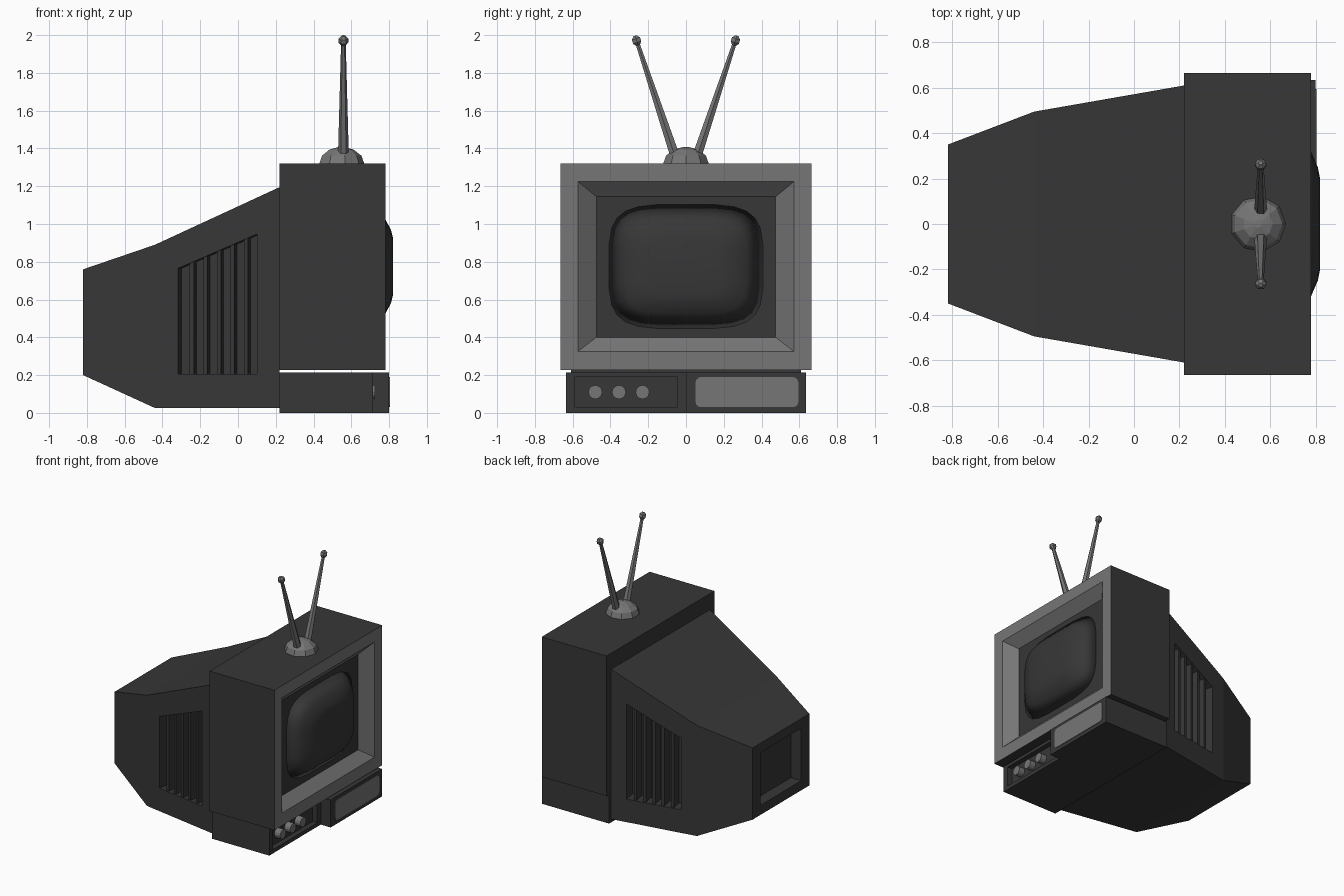
import bpy, bmesh, math
from mathutils import Vector

if "Cube" in bpy.data.objects:
    bpy.data.objects.remove(bpy.data.objects["Cube"])


def material(name, v):
    m = bpy.data.materials.new(name)
    m.diffuse_color = (v, v, v, 1)
    m.use_nodes = True
    m.node_tree.nodes["Principled BSDF"].inputs["Base Color"].default_value = m.diffuse_color
    return m


DARK = material("dark_plastic", 0.038)
GREY = material("grey_trim", 0.18)


def loft(name, rings, mats=(DARK,), band_mats=None, caps=(0, 0)):
    """Skin a list of equal-length point rings and close both ends."""
    bm = bmesh.new()
    vs = [[bm.verts.new(p) for p in r] for r in rings]
    n = len(rings[0])
    for k in range(len(rings) - 1):
        for i in range(n):
            j = (i + 1) % n
            f = bm.faces.new((vs[k][i], vs[k][j], vs[k + 1][j], vs[k + 1][i]))
            f.material_index = band_mats[k] if band_mats else 0
    for ring, mi in zip((vs[0], vs[-1]), caps):
        bm.faces.new(ring).material_index = mi
    bmesh.ops.recalc_face_normals(bm, faces=bm.faces)
    me = bpy.data.meshes.new(name)
    bm.to_mesh(me)
    bm.free()
    for m in mats:
        me.materials.append(m)
    ob = bpy.data.objects.new(name, me)
    bpy.context.collection.objects.link(ob)
    return ob


def prism(name, pts, vec, mat=DARK):
    a = [Vector(p) for p in pts]
    return loft(name, [a, [p + Vector(vec) for p in a]], (mat,))


def rect(x, hy, z0, z1):
    return [(x, -hy, z0), (x, hy, z0), (x, hy, z1), (x, -hy, z1)]


def cut(ob, cutter):
    cutter.hide_render = True
    mod = ob.modifiers.new("cut", 'BOOLEAN')
    mod.operation, mod.solver, mod.object = 'DIFFERENCE', 'EXACT', cutter
    bpy.context.view_layer.objects.active = ob
    bpy.ops.object.modifier_apply(modifier=mod.name)
    bpy.data.objects.remove(cutter)


# Cabinet with grey bezel sloping in to the screen
loft("cabinet", [rect(0.22, 0.665, 0.227, 1.32), rect(0.78, 0.665, 0.227, 1.32),
                 rect(0.78, 0.572, 0.325, 1.225), rect(0.705, 0.475, 0.40, 1.145)],
     (DARK, GREY), (0, 1, 1), (0, 0))


# Bulging picture tube, smooth
def tube_ring(x, hy, hz, n=24):
    pts = []
    for i in range(n):
        a = 2 * math.pi * (i + 0.5) / n
        c, s = math.cos(a), math.sin(a)
        pts.append((x, hy * math.copysign(abs(c) ** 0.5, c),
                    0.775 + hz * math.copysign(abs(s) ** 0.5, s)))
    return pts


screen = loft("screen", [tube_ring(0.70, 0.415, 0.335), tube_ring(0.78, 0.32, 0.25),
                         tube_ring(0.81, 0.25, 0.195), tube_ring(0.82, 0.2, 0.155)])
screen.data.polygons.foreach_set("use_smooth", [True] * len(screen.data.polygons))

# Tapered rear housing with a recess in the back
body = loft("rear_housing", [rect(-0.82, 0.35, 0.2, 0.76), rect(-0.44, 0.495, 0.026, 0.89),
                             rect(0.22, 0.61, 0.026, 1.195)])
cut(body, loft("back_cutter", [rect(-0.9, 0.25, 0.275, 0.685), rect(-0.73, 0.25, 0.275, 0.685)]))


# Side vents: slanted recess with upright slats, on both sides
def vent_outline(x0, x1, s, grow=0.0):
    def top(x):
        return 0.765 + (x + 0.317) * 0.435 + grow

    def side(x):
        return s * (0.495 + (x + 0.44) * 0.174)
    z = 0.206 - grow
    return [Vector((x0, side(x0), z)), Vector((x1, side(x1), z)),
            Vector((x1, side(x1), top(x1))), Vector((x0, side(x0), top(x0)))]


for s, label in ((-1, "right"), (1, "left")):
    inward = Vector((0.17, -s * 0.985, 0))
    out = [p - inward * 0.05 for p in vent_outline(-0.317, 0.10, s)]
    cut(body, prism("vent_cutter", out, inward * 0.15))
    for k in range(1, 6):
        x = -0.317 + 0.0715 * k
        pts = [p + inward * 0.012 for p in vent_outline(x - 0.012, x + 0.010, s, 0.004)]
        prism(f"vent_slat_{label}_{k}", pts, inward * 0.1)

# Stepped base with recessed control panel
base = prism("base", [(0.22, -0.635, 0), (0.715, -0.635, 0), (0.715, 0, 0),
                      (0.80, 0, 0), (0.80, 0.635, 0), (0.22, 0.635, 0)], (0, 0, 0.215))
cut(base, prism("panel_cutter", [(0.675, -0.59, 0.03), (0.675, -0.045, 0.03),
                                 (0.675, -0.045, 0.19), (0.675, -0.59, 0.19)], (0.1, 0, 0)))

# Control knobs
for k, y in enumerate((-0.48, -0.355, -0.23)):
    ring = [(0.67, y + 0.037 * math.cos(a * math.pi / 6), 0.11 + 0.037 * math.sin(a * math.pi / 6))
            for a in range(12)]
    prism(f"knob_{k + 1}", ring, (0.055, 0, 0), GREY)

# Rounded speaker plate
plate = []
for cy, cz, a0 in ((0.565, 0.16, 0), (0.08, 0.16, 90), (0.08, 0.06, 180), (0.565, 0.06, 270)):
    for d in (0, 30, 60, 90):
        a = math.radians(a0 + d)
        plate.append((0.798, cy + 0.03 * math.cos(a), cz + 0.03 * math.sin(a)))
prism("speaker_plate", plate, (0.006, 0, 0), GREY)

# Aerial dome
dome = []
for e in (0, 30, 58, 82):
    r, z = 0.124 * math.cos(math.radians(e)), 1.315 + 0.093 * math.sin(math.radians(e))
    dome.append([(0.546 + r * math.cos(a * math.tau / 9), r * math.sin(a * math.tau / 9), z)
                 for a in range(9)])
loft("aerial_dome", dome, (GREY,))

# Two tapered aerial rods with ball tips
for s, label in ((-1, "right"), (1, "left")):
    p0, p1 = Vector((0.558, s * 0.055, 1.35)), Vector((0.558, s * 0.262, 1.972))
    d = (p1 - p0).normalized()
    u = Vector((1, 0, 0))
    v = d.cross(u)

    def ring(c, r):
        return [c + r * (u * math.cos(a * math.tau / 6) + v * math.sin(a * math.tau / 6))
                for a in range(6)]
    loft(f"aerial_rod_{label}", [ring(p0, 0.029), ring(p1, 0.012)], (GREY,))
    loft(f"aerial_tip_{label}", [ring(p1 + d * t, r) for t, r in
                                 ((-0.028, 0.012), (-0.012, 0.026), (0.01, 0.026), (0.026, 0.01))],
         (GREY,))
